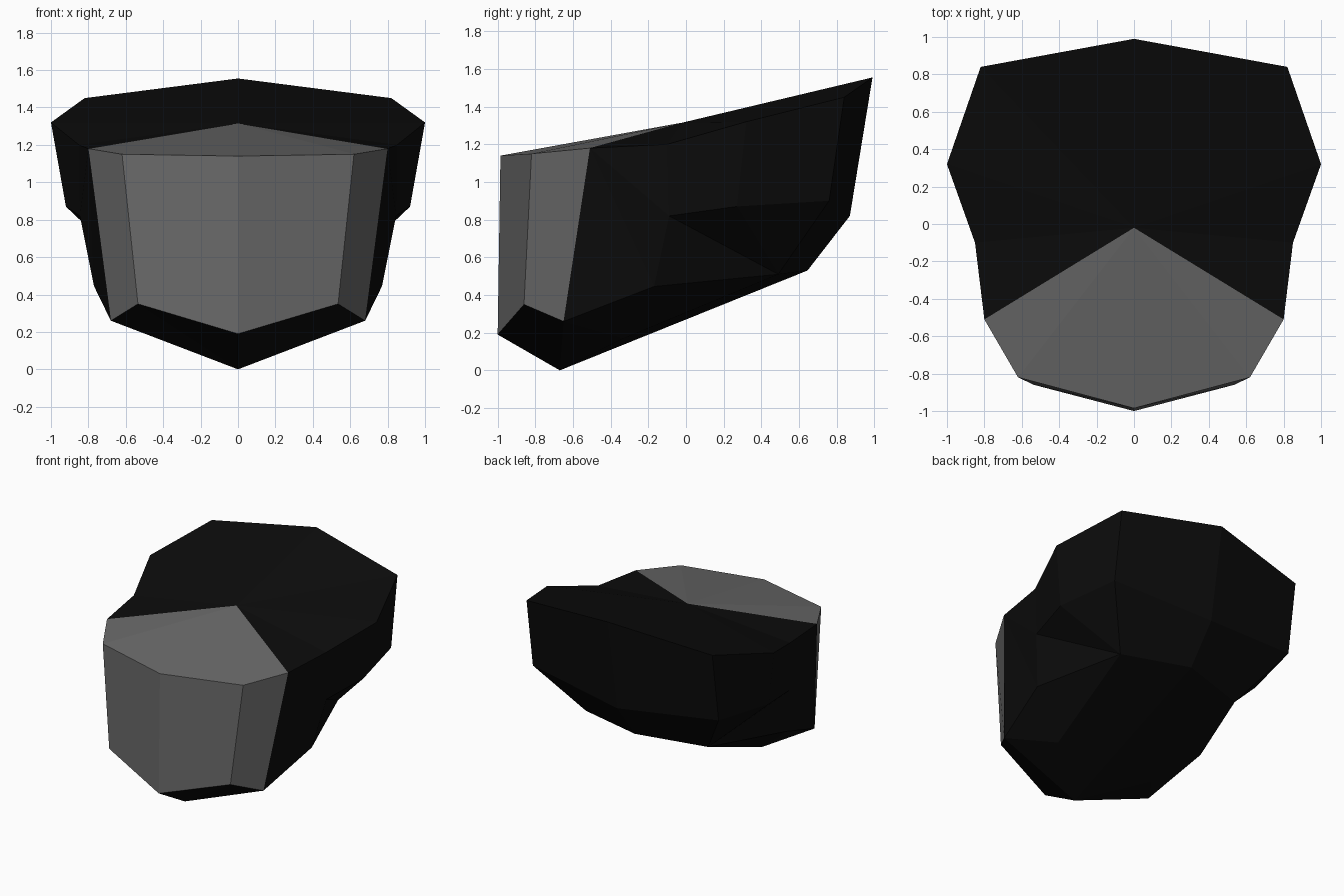
import bpy
import bmesh
from mathutils import Vector

cube = bpy.data.objects.get("Cube")
if cube:
    bpy.data.objects.remove(cube, do_unlink=True)


def make_material(name, colour):
    material = bpy.data.materials.new(name)
    material.use_nodes = True
    rgba = (*colour, 1.0)
    material.diffuse_color = rgba
    shader = material.node_tree.nodes["Principled BSDF"]
    shader.inputs["Base Color"].default_value = rgba
    shader.inputs["Roughness"].default_value = 0.8
    return material


# Corner points of the left half, named by place
corners = {
    "apex": (0, -.02, 1.315),
    # upper rim, front to back
    "rim_front": (0, -.985, 1.14),
    "rim_cheek": (.62, -.82, 1.15),
    "rim_temple": (.8, -.51, 1.18),
    "rim_waist": (.85, -.1, 1.2),
    "rim_side": (1, .32, 1.32),
    "rim_corner": (.82, .84, 1.45),
    "rim_back": (0, .99, 1.555),
    # lower edge of the face plate
    "plate_front": (0, -1, .19),
    "plate_cheek": (.535, -.86, .35),
    "plate_temple": (.68, -.65, .26),
    # middle band
    "mid_waist": (.845, -.09, .82),
    "mid_side": (.92, .27, .87),
    "mid_corner": (.82, .76, .9),
    "mid_back": (0, .87, .82),
    # underside
    "low_waist": (.77, -.17, .445),
    "low_corner": (.54, .49, .51),
    "low_back": (0, .645, .53),
    "keel_front": (0, -.67, 0),
    "keel_side": (.44, -.33, .17),
}

# Grey face plate with its sloping top
plate_faces = [
    "rim_front rim_cheek plate_cheek plate_front",
    "rim_cheek rim_temple plate_temple plate_cheek",
    "apex rim_front rim_cheek",
    "apex rim_cheek rim_temple",
]

# Dark shell: crown, sides, back and underside
shell_faces = [
    "apex rim_temple rim_waist",
    "apex rim_waist rim_side",
    "apex rim_side rim_corner",
    "apex rim_corner rim_back",
    "rim_temple plate_temple low_waist",
    "rim_temple low_waist mid_waist",
    "rim_temple mid_waist rim_waist",
    "rim_waist mid_waist mid_side rim_side",
    "rim_side mid_side mid_corner rim_corner",
    "rim_corner mid_corner mid_back rim_back",
    "mid_waist low_waist low_corner",
    "mid_waist low_corner mid_side",
    "mid_side low_corner mid_corner",
    "mid_corner low_corner low_back mid_back",
    "plate_front plate_cheek keel_front",
    "plate_cheek plate_temple keel_front",
    "keel_front plate_temple keel_side",
    "plate_temple low_waist keel_side",
    "low_waist low_corner keel_side",
    "keel_front keel_side low_corner",
    "keel_front low_corner low_back",
]

# Build the half, then mirror it across the centre plane
bm = bmesh.new()
points = {name: bm.verts.new(Vector(place)) for name, place in corners.items()}
for slot, faces in enumerate((shell_faces, plate_faces)):
    for names in faces:
        face = bm.faces.new([points[name] for name in names.split()])
        face.material_index = slot
        face.smooth = False
bmesh.ops.mirror(bm, geom=bm.verts[:] + bm.edges[:] + bm.faces[:],
                 axis="X", merge_dist=.001)
bmesh.ops.remove_doubles(bm, verts=bm.verts[:], dist=.001)
bmesh.ops.recalc_face_normals(bm, faces=bm.faces[:])

mesh = bpy.data.meshes.new("faceted_shell")
bm.to_mesh(mesh)
bm.free()
mesh.materials.append(make_material("near black", (.0035, .0035, .0035)))
mesh.materials.append(make_material("mid grey", (.14, .14, .14)))
shell = bpy.data.objects.new("faceted_shell", mesh)
bpy.context.collection.objects.link(shell)
